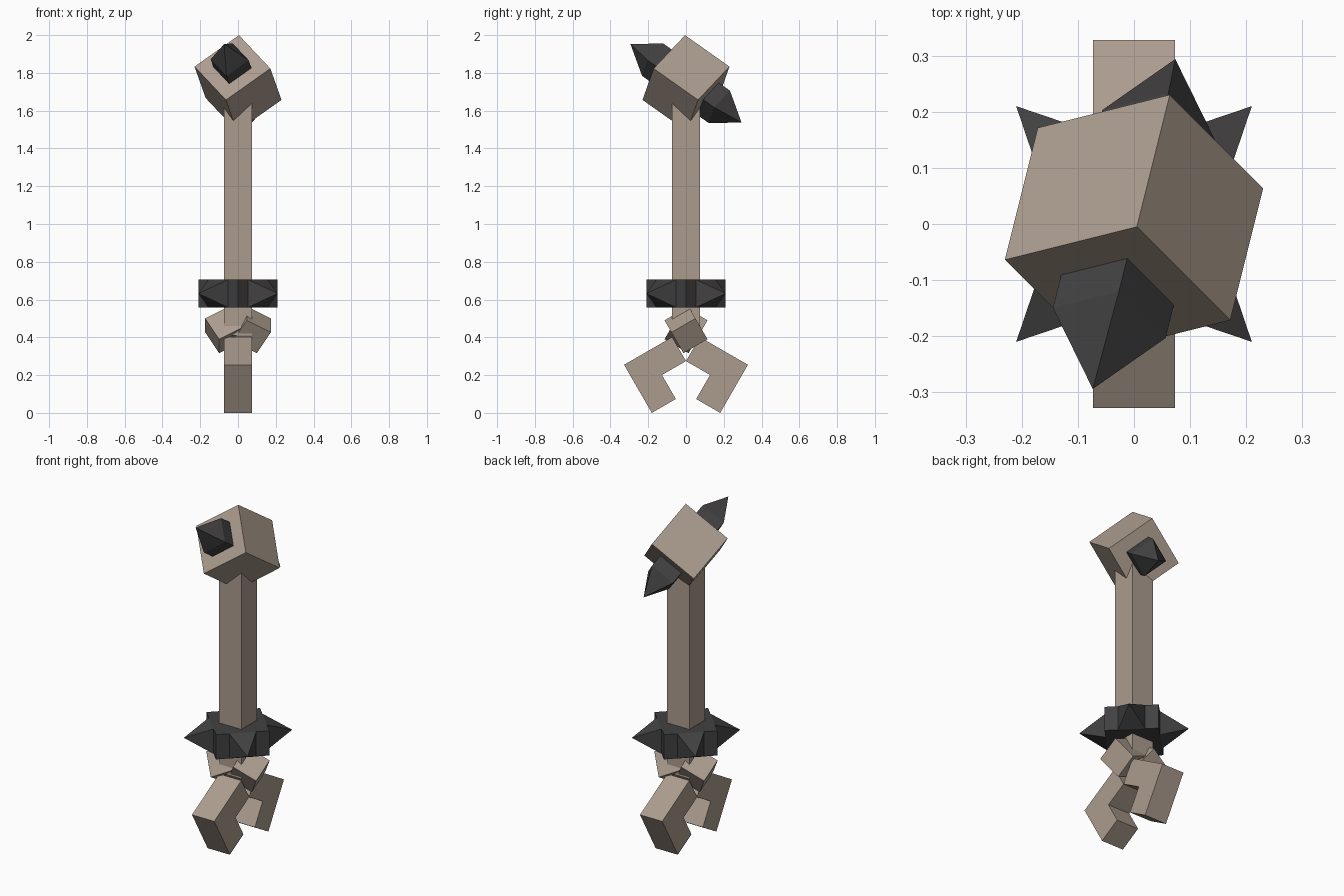
import bpy, bmesh, math
from mathutils import Matrix, Vector

if "Cube" in bpy.data.objects:
    bpy.data.objects.remove(bpy.data.objects["Cube"])

U = 0.0735  # half the shaft thickness; every part is a multiple of it


def material(name, rgb):
    m = bpy.data.materials.new(name)
    m.diffuse_color = (*rgb, 1)
    m.use_nodes = True
    m.node_tree.nodes["Principled BSDF"].inputs["Base Color"].default_value = m.diffuse_color
    return m


TAN = material("tan_stone", (0.41, 0.335, 0.272))
DARK = material("dark_iron", (0.056, 0.053, 0.053))


def finish(name, bm, mat):
    bmesh.ops.recalc_face_normals(bm, faces=bm.faces)
    me = bpy.data.meshes.new(name)
    bm.to_mesh(me)
    bm.free()
    me.materials.append(mat)
    ob = bpy.data.objects.new(name, me)
    bpy.context.collection.objects.link(ob)
    return ob


def frame(x, y, z, loc):
    """Matrix whose columns are three perpendicular directions."""
    m = Matrix((Vector(x), Vector(y), Vector(z))).transposed().to_4x4()
    m.translation = loc
    return m


def box(name, size, m, mat):
    bm = bmesh.new()
    bmesh.ops.create_cube(bm, size=1, matrix=m @ Matrix.Diagonal((*size, 1)))
    return finish(name, bm, mat)


def spike(name, start, shoulder, tip, m):
    """Square post along local +x ending in a pyramid."""
    bm = bmesh.new()
    corners = [(-U, -U), (U, -U), (U, U), (-U, U)]
    a = [bm.verts.new(m @ Vector((start, y, z))) for y, z in corners]
    b = [bm.verts.new(m @ Vector((shoulder, y, z))) for y, z in corners]
    t = bm.verts.new(m @ Vector((tip, 0, 0)))
    bm.faces.new(a)
    for i in range(4):
        j = (i + 1) % 4
        bm.faces.new((a[i], a[j], b[j], b[i]))
        bm.faces.new((b[i], b[j], t))
    return finish(name, bm, DARK)


# Shaft
box("shaft", (2 * U, 2 * U, 1.25), Matrix.Translation((0, 0, 1.035)), TAN)

# Head cube standing on a corner, with a spike through two faces
head = frame((0.2, 0.8, -0.5657), (-0.8, -0.2, -0.5657),
             (0.5657, -0.5657, -0.6), (0, 0, 1.745))
box("head_cube", (4 * U,) * 3, head, TAN)
for label, turn in (("back", 0), ("front", math.pi)):
    spike("head_spike_" + label, U, 3 * U, 5 * U,
          head @ Matrix.Rotation(turn, 4, 'Z'))

# Collar turned 45 degrees, with a pyramid on each side
collar = Matrix.Translation((0, 0, 0.632)) @ Matrix.Rotation(math.pi / 4, 4, 'Z')
box("collar", (4 * U, 4 * U, 2 * U), collar, DARK)
for i in range(4):
    spike(f"collar_spike_{i + 1}", U, 2 * U + 0.001, 4 * U + 0.003,
          collar @ Matrix.Rotation(i * math.pi / 2, 4, 'Z'))

# Two tilted knuckle cubes, one a half turn from the other
knuckle = frame((0, -0.866, -0.5), (-0.5, 0.433, -0.75),
                (0.866, 0.25, -0.433), (U, 0, 0.44))
for label, turn in (("right", 0), ("left", math.pi)):
    box("knuckle_" + label, (2 * U,) * 3,
        Matrix.Rotation(turn, 4, 'Z') @ knuckle, TAN)

# Pair of L-shaped claws
d = Vector((math.cos(math.pi / 6), 0.5))       # along the upper arm
n = Vector((0.5, -math.cos(math.pi / 6)))      # along the lower arm
elbow = Vector((-0.328, 4 * U * d.x))
profile = [elbow + U * (i * d + j * n) for i, j in
           ((0, 0), (4, 0), (4, 2), (2, 2), (2, 4), (0, 4))]
for label, side in (("front", 1), ("back", -1)):
    bm = bmesh.new()
    f = bm.faces.new([bm.verts.new((-U, side * p.x, p.y)) for p in profile])
    ext = bmesh.ops.extrude_face_region(bm, geom=[f])
    bmesh.ops.translate(bm, vec=(2 * U, 0, 0),
                        verts=[v for v in ext["geom"] if isinstance(v, bmesh.types.BMVert)])
    if not any(len(g.verts) == 6 and g.calc_center_median().x < 0 for g in bm.faces):
        bm.faces.new([v for v in bm.verts if v.co.x < 0])
    finish("claw_" + label, bm, TAN)
